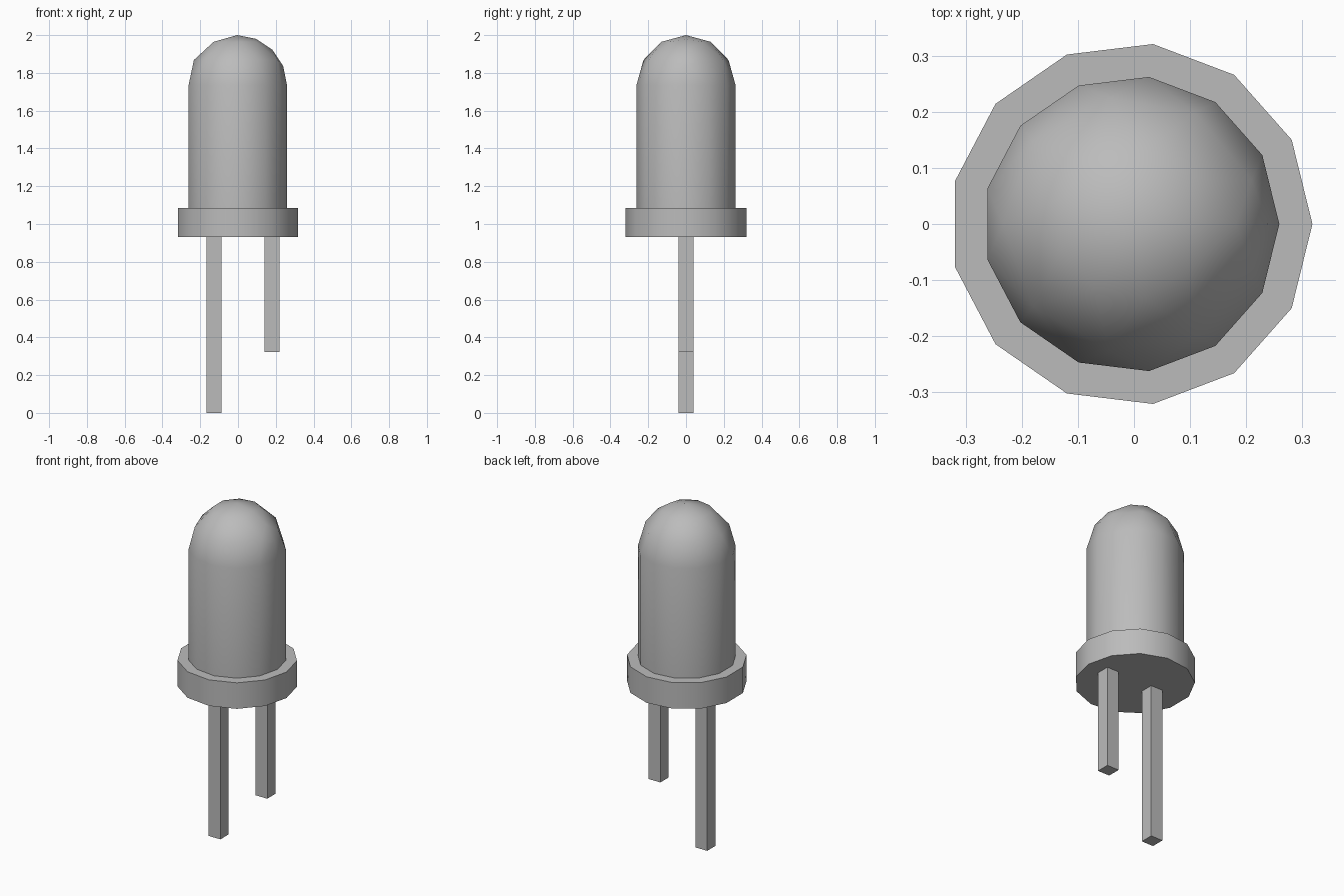
import bpy
import bmesh
from math import radians, sin, cos, pi
from mathutils import Matrix, Vector

cube = bpy.data.objects.get("Cube")
if cube:
    bpy.data.objects.remove(cube, do_unlink=True)

SIDES = 13
CENTRE_X = -0.005
DOME_R, DOME_Z = 0.264, 1.736
RIM_BOTTOM, RIM_TOP = 0.931, 1.085

grey = bpy.data.materials.new("neutral_grey")
grey.use_nodes = True
colour = (0.5, 0.5, 0.5, 1)
grey.diffuse_color = colour
grey.node_tree.nodes["Principled BSDF"].inputs["Base Color"].default_value = colour


def add_object(name, bm, smooth=None):
    bmesh.ops.recalc_face_normals(bm, faces=bm.faces)
    mesh = bpy.data.meshes.new(name)
    bm.to_mesh(mesh)
    bm.free()
    mesh.materials.append(grey)
    if smooth:
        mesh.shade_smooth()
        mesh.set_sharp_from_angle(angle=radians(smooth))
    obj = bpy.data.objects.new(name, mesh)
    bpy.context.collection.objects.link(obj)
    return obj


def ring(radius, z, count, start=0):
    """Evenly spaced points around the body axis."""
    angles = [start + 2 * pi * i / count for i in range(count)]
    return [Vector((CENTRE_X + radius * cos(a), radius * sin(a), z)) for a in angles]


def dome_ring(polar, count, start=0):
    p = radians(polar)
    return ring(DOME_R * sin(p), DOME_Z + DOME_R * cos(p), count, start)


def hull(points):
    bm = bmesh.new()
    for p in points:
        bm.verts.new(p)
    bmesh.ops.convex_hull(bm, input=bm.verts)
    bmesh.ops.dissolve_limit(bm, angle_limit=radians(0.5), verts=bm.verts, edges=bm.edges)
    return bm


# Lens: straight wall under a triangulated dome with a seam on +x
points = ring(DOME_R, RIM_TOP, SIDES) + ring(DOME_R, DOME_Z, SIDES)
points += dome_ring(60, 9, radians(20)) + dome_ring(30, 9)[1:]
points += [dome_ring(polar, 1)[0] for polar in (0, 22.5, 45, 67.5)]
add_object("lens", hull(points), smooth=35)

# Wide rim at the foot of the lens
add_object("rim", hull(ring(0.323, RIM_BOTTOM, SIDES) + ring(0.323, RIM_TOP, SIDES)), smooth=35)

# Square leads, one longer than the other
for name, x, bottom in (("long_lead", -0.127, 0), ("short_lead", 0.18, 0.323)):
    height = RIM_BOTTOM - bottom
    bm = bmesh.new()
    place = Matrix.Translation((x, 0, bottom + height / 2)) @ Matrix.Diagonal((0.078, 0.078, height, 1))
    bmesh.ops.create_cube(bm, size=1, matrix=place)
    add_object(name, bm)
